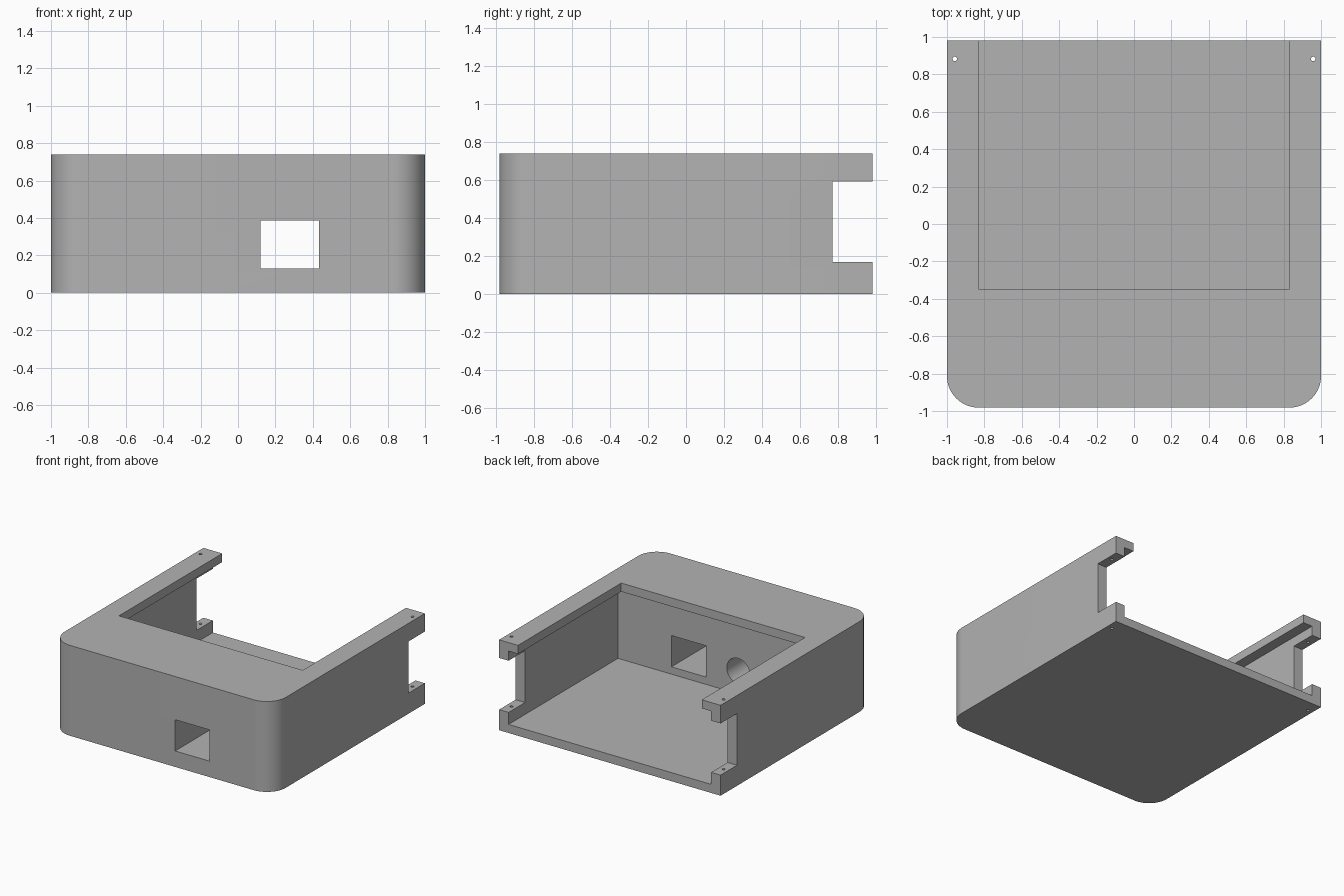
import bpy
import bmesh
import math
from mathutils import Matrix, Vector

cube = bpy.data.objects.get("Cube")
if cube:
    bpy.data.objects.remove(cube, do_unlink=True)

# Main dimensions
HALF_W, HALF_D, HEIGHT = 1.0, 0.982, 0.738
WALL, PLATE, CORNER = 0.085, 0.07, 0.17
INNER_FRONT = -0.43
BEYOND = HALF_D + 0.2

grey = bpy.data.materials.new("plain grey")
grey.use_nodes = True
colour = (0.45, 0.45, 0.45, 1)
grey.diffuse_color = colour
grey.node_tree.nodes["Principled BSDF"].inputs["Base Color"].default_value = colour


def to_object(name, bm):
    mesh = bpy.data.meshes.new(name)
    bm.to_mesh(mesh)
    bm.free()
    obj = bpy.data.objects.new(name, mesh)
    bpy.context.collection.objects.link(obj)
    return obj


def box_mesh(low, high):
    low, high = Vector(low), Vector(high)
    bm = bmesh.new()
    bmesh.ops.create_cube(bm, size=1)
    bmesh.ops.scale(bm, vec=high - low, verts=bm.verts)
    bmesh.ops.translate(bm, vec=(low + high) / 2, verts=bm.verts)
    return bm


def box(name, low, high):
    return to_object(name, box_mesh(low, high))


def cylinder(name, centre, radius, length, sides, along_y=False):
    bm = bmesh.new()
    matrix = Matrix.Translation(centre)
    if along_y:
        matrix = matrix @ Matrix.Rotation(math.pi / 2, 4, "X")
    bmesh.ops.create_cone(bm, cap_ends=True, segments=sides, radius1=radius,
                          radius2=radius, depth=length, matrix=matrix)
    return to_object(name, bm)


# Solid block with two rounded front corners
bm = box_mesh((-HALF_W, -HALF_D, 0), (HALF_W, HALF_D, HEIGHT))
front_edges = [e for e in bm.edges
               if all(v.co.y < 0 for v in e.verts)
               and abs(e.verts[0].co.z - e.verts[1].co.z) > 0.1]
bmesh.ops.bevel(bm, geom=front_edges, offset=CORNER, offset_type="OFFSET",
                segments=16, profile=0.5, affect="EDGES")
housing = to_object("housing", bm)

cutters = [
    # Inner chamber, open at the back
    box("chamber_cutter", (-HALF_W + WALL, INNER_FRONT, PLATE),
        (HALF_W - WALL, BEYOND, HEIGHT - PLATE)),
    # Opening in the top plate, leaving a lip on three sides
    box("top_opening_cutter", (-0.83, -0.35, HEIGHT / 2), (0.83, BEYOND, 1)),
    # Notch through the back end of both side walls
    box("side_notch_cutter", (-1.2, 0.77, 0.168), (1.2, BEYOND, 0.59)),
    # Square window through the thick front
    box("window_cutter", (0.12, -1.2, 0.13), (0.432, INNER_FRONT + 0.1, 0.385)),
    # Blind round socket in the inner front wall
    cylinder("socket_cutter", (-0.17, INNER_FRONT - 0.15, 0.257), 0.103, 0.6, 48, True),
]
# Screw holes through the lugs at the back corners
for side in (-1, 1):
    cutters.append(cylinder("screw_hole_cutter", (side * 0.958, 0.883, HEIGHT / 2),
                            0.012, 2, 20))

for cutter in cutters:
    cutter.hide_render = True
    mod = housing.modifiers.new(cutter.name, "BOOLEAN")
    mod.operation = "DIFFERENCE"
    mod.solver = "EXACT"
    mod.object = cutter

# Bake the cuts and drop the cutters
bpy.context.view_layer.update()
graph = bpy.context.evaluated_depsgraph_get()
result = bpy.data.meshes.new_from_object(housing.evaluated_get(graph))
housing.modifiers.clear()
housing.data = result
for cutter in cutters:
    bpy.data.objects.remove(cutter, do_unlink=True)

result.materials.clear()
result.materials.append(grey)
for face in result.polygons:
    face.material_index = 0

for obj in bpy.context.selected_objects:
    obj.select_set(False)
housing.select_set(True)
bpy.context.view_layer.objects.active = housing
bpy.ops.object.shade_smooth_by_angle(angle=math.radians(30))
